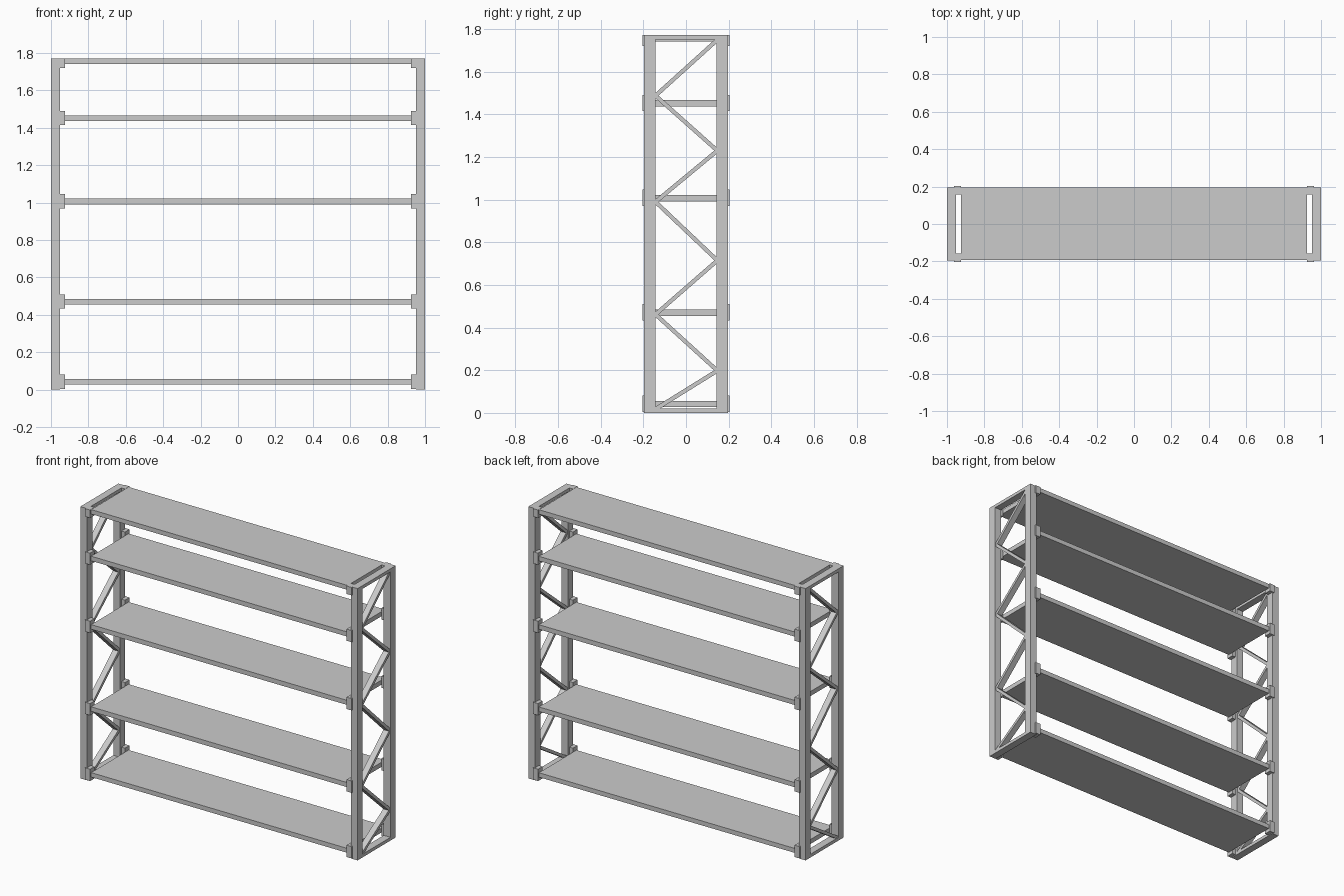
import bpy, bmesh
from mathutils import Vector

if "Cube" in bpy.data.objects:
    bpy.data.objects.remove(bpy.data.objects["Cube"])


def prism(name, profile, x0, x1):
    """Extrude a (y, z) outline along x."""
    bm = bmesh.new()
    face = bm.faces.new([bm.verts.new((x0, y, z)) for y, z in profile])
    ext = bmesh.ops.extrude_face_region(bm, geom=[face])
    moved = [v for v in ext["geom"] if isinstance(v, bmesh.types.BMVert)]
    bmesh.ops.translate(bm, verts=moved, vec=(x1 - x0, 0, 0))
    bmesh.ops.recalc_face_normals(bm, faces=bm.faces)
    mesh = bpy.data.meshes.new(name)
    bm.to_mesh(mesh)
    bm.free()
    obj = bpy.data.objects.new(name, mesh)
    bpy.context.collection.objects.link(obj)
    return obj


def box(name, x0, x1, y0, y1, z0, z1):
    return prism(name, [(y0, z0), (y1, z0), (y1, z1), (y0, z1)], x0, x1)


def bar(name, a, b, thick, x0, x1):
    """Flat bar between two (y, z) points."""
    a, b = Vector(a), Vector(b)
    d = (b - a).normalized()
    n = Vector((-d.y, d.x)) * thick / 2
    return prism(name, [a - n, b - n, b + n, a + n], x0, x1)


HEIGHT = 1.772
POST_IN, POST_OUT = 0.143, 0.196
# shelf bottom, shelf top, bracket bottom, bracket top
levels = [(0.027, 0.056, 0.005, 0.082), (0.455, 0.485, 0.433, 0.510),
          (0.991, 1.021, 0.970, 1.047), (1.437, 1.467, 1.415, 1.491),
          (1.742, 1.771, 1.720, 1.772)]
# zigzag nodes, alternating front and back
zigzag = [0.018, 0.198, 0.462, 0.715, 0.99, 1.23, 1.488, 1.75]

for i, (z0, z1, _, _) in enumerate(levels):
    box(f"shelf_{i + 1}", -0.925, 0.925, -0.192, 0.194, z0, z1)

for side, s in (("left", -1), ("right", 1)):
    # Upright posts and the bars joining them
    for end, t in (("front", -1), ("back", 1)):
        box(f"{side}_{end}_post", s * 0.951, s * 1.0,
            *sorted((t * POST_IN, t * POST_OUT)), 0, HEIGHT)
        # Shelf brackets: block at the shelf end and outer flange
        for i, (_, _, b0, b1) in enumerate(levels):
            box(f"{side}_{end}_bracket_{i + 1}", s * 0.925, s * 0.951,
                *sorted((t * 0.157, t * 0.203)), b0, b1)
            box(f"{side}_{end}_flange_{i + 1}", s * 0.925, s * 0.962,
                *sorted((t * 0.19, t * 0.203)), b0, b1)
    box(f"{side}_bottom_bar", s * 0.951, s * 1.0, -POST_IN, POST_IN, 0, 0.021)
    box(f"{side}_top_bar", s * 0.951, s * 1.0, -POST_IN, POST_IN, 1.751, HEIGHT)

    # Diagonal lacing
    for i in range(len(zigzag) - 1):
        ya = -0.143 if i % 2 == 0 else 0.147
        bar(f"{side}_brace_{i + 1}", (ya, zigzag[i]),
            (0.004 - ya, zigzag[i + 1]), 0.019, s * 0.956, s * 0.995)
